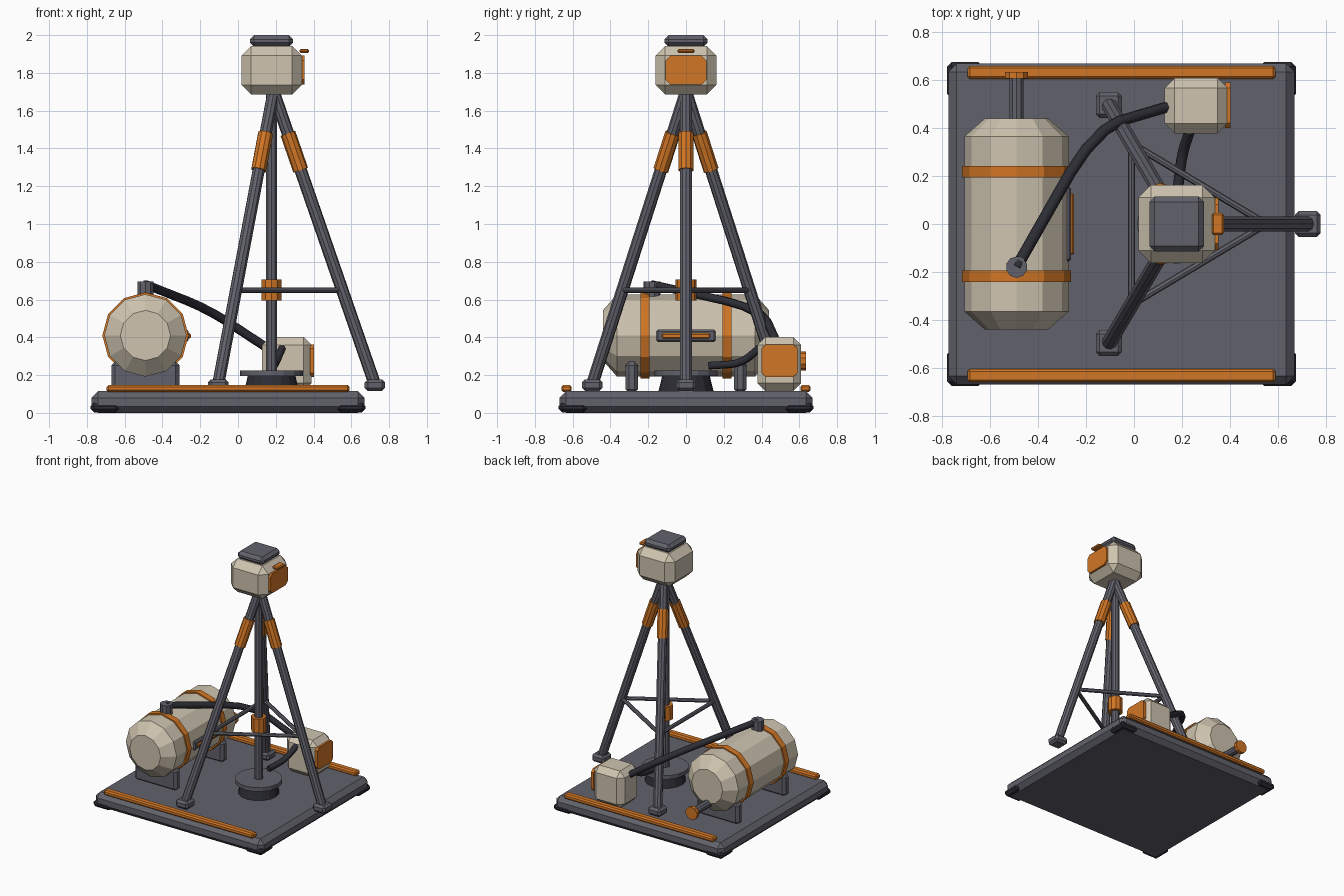
import bpy, bmesh, math
from mathutils import Vector, Matrix

cube = bpy.data.objects.get("Cube")
if cube:
    bpy.data.objects.remove(cube, do_unlink=True)


def material(name, rgb):
    m = bpy.data.materials.new(name)
    m.use_nodes = True
    m.diffuse_color = (*rgb, 1)
    m.node_tree.nodes["Principled BSDF"].inputs["Base Color"].default_value = (*rgb, 1)
    return m


CREAM = material("cream paint", (0.62, 0.55, 0.43))
ORANGE = material("orange paint", (0.64, 0.18, 0.018))
SLATE = material("slate metal", (0.12, 0.12, 0.148))
DARK = material("dark rubber", (0.026, 0.026, 0.036))


def finish(name, bm, mat):
    bmesh.ops.recalc_face_normals(bm, faces=bm.faces[:])
    mesh = bpy.data.meshes.new(name)
    bm.to_mesh(mesh)
    bm.free()
    mesh.materials.append(mat)
    obj = bpy.data.objects.new(name, mesh)
    bpy.context.collection.objects.link(obj)
    return obj


def box(name, xs, ys, zs, mat, chamfer=0.0):
    """Chamfered box given by its extents on each axis."""
    lo, hi = (Vector(p) for p in zip(xs, ys, zs))
    bm = bmesh.new()
    bmesh.ops.create_cube(bm, size=1)
    for v in bm.verts:
        v.co = (lo + hi) / 2 + v.co * (hi - lo)
    if chamfer:
        bmesh.ops.bevel(bm, geom=bm.edges[:], offset=chamfer, segments=1,
                        affect='EDGES', profile=0.5)
    return finish(name, bm, mat)


def plate(name, xs, ys, zs, mat, cut):
    """Plate facing x with clipped corners."""
    bm = bmesh.new()
    bmesh.ops.create_cube(bm, size=1)
    lo, hi = (Vector(p) for p in zip(xs, ys, zs))
    for v in bm.verts:
        v.co = (lo + hi) / 2 + v.co * (hi - lo)
    edges = [e for e in bm.edges
             if abs(e.verts[0].co.x - e.verts[1].co.x) > 0.5 * (hi.x - lo.x)]
    bmesh.ops.bevel(bm, geom=edges, offset=cut, segments=1, affect='EDGES')
    return finish(name, bm, mat)


def tube(name, a, b, r, mat, sides=10, r_end=None):
    """Straight rod or cone between two points."""
    a, b = Vector(a), Vector(b)
    axis = b - a
    bm = bmesh.new()
    bmesh.ops.create_cone(
        bm, cap_ends=True, segments=sides, radius1=r,
        radius2=r if r_end is None else r_end, depth=axis.length,
        matrix=Matrix.Translation((a + b) / 2)
        @ axis.to_track_quat('Z', 'Y').to_matrix().to_4x4())
    return finish(name, bm, mat)


def hose(name, points, r, mat):
    """Flexible pipe with rounded bends."""
    pts = [Vector(p) for p in points]
    for _ in range(2):
        cut = [pts[0]]
        for a, b in zip(pts, pts[1:]):
            cut += [a.lerp(b, 0.2), a.lerp(b, 0.8)]
        pts = cut + [pts[-1]]
    curve = bpy.data.curves.new(name, 'CURVE')
    curve.dimensions = '3D'
    curve.bevel_depth = r
    curve.bevel_resolution = 1
    curve.use_fill_caps = True
    spline = curve.splines.new('POLY')
    spline.points.add(len(pts) - 1)
    for sp, p in zip(spline.points, pts):
        sp.co = (*p, 1)
    temp = bpy.data.objects.new(name + " path", curve)
    bpy.context.collection.objects.link(temp)
    bpy.context.view_layer.update()
    mesh = bpy.data.meshes.new_from_object(
        temp.evaluated_get(bpy.context.evaluated_depsgraph_get()))
    bpy.data.objects.remove(temp, do_unlink=True)
    mesh.materials.clear()
    mesh.materials.append(mat)
    bpy.context.collection.objects.link(bpy.data.objects.new(name, mesh))


def lathe_y(name, profile, x, z, mat, sides=12):
    """Solid of (y, radius) rings around an axis along y."""
    bm = bmesh.new()
    rings = []
    for y, r in profile:
        angles = [2 * math.pi * i / sides for i in range(sides)]
        rings.append([bm.verts.new((x + r * math.cos(t), y, z + r * math.sin(t)))
                      for t in angles])
    for a, b in zip(rings, rings[1:]):
        for i in range(sides):
            j = (i + 1) % sides
            bm.faces.new((a[i], a[j], b[j], b[i]))
    bm.faces.new(rings[0])
    bm.faces.new(rings[-1])
    return finish(name, bm, mat)


# Platform with corner guards and side rails
box("platform", (-0.775, 0.67), (-0.67, 0.67), (0, 0.115), SLATE, 0.035)
for sy, side in ((-1, "front"), (1, "back")):
    for lo, hi, end in ((-0.78, -0.63, "right"), (0.525, 0.675, "left")):
        box(f"{side}_{end}_corner_guard", (lo, hi),
            sorted((sy * 0.525, sy * 0.675)), (0.003, 0.053), DARK, 0.018)
    box(f"{side}_rail", (-0.695, 0.59), sorted((sy * 0.605, sy * 0.66)),
        (0.11, 0.148), ORANGE, 0.01)

# Storage tank with straps and saddles
TX, TZ = -0.49, 0.41
lathe_y("tank", [(-0.44, 0.133), (-0.365, 0.218), (0.365, 0.218), (0.44, 0.133)],
        TX, TZ, CREAM)
for sy, side in ((-1, "front"), (1, "back")):
    y = sy * 0.217
    lathe_y(f"{side}_tank_strap", [(y - 0.024, 0.228), (y + 0.024, 0.228)],
            TX, TZ, ORANGE)
    y = sy * 0.287
    box(f"{side}_tank_saddle", (TX - 0.18, TX + 0.18), (y - 0.034, y + 0.034),
        (0.105, 0.272), SLATE, 0.02)
box("tank_gauge_panel", (-0.29, -0.262), (-0.157, 0.157), (0.375, 0.442), SLATE, 0.01)
box("tank_gauge_bar", (-0.268, -0.25), (-0.127, 0.127), (0.394, 0.422), ORANGE, 0.006)

# Tank outlet and top nozzle
tube("outlet_pipe", (TX, 0.33, 0.275), (TX, 0.61, 0.275), 0.03, SLATE)
tube("outlet_cap", (TX, 0.608, 0.275), (TX, 0.635, 0.275), 0.05, ORANGE)
tube("tank_nozzle", (TX, -0.18, 0.58), (TX, -0.18, 0.695), 0.045, SLATE)

# Pump box and hoses
box("pump_box", (0.128, 0.39), (0.378, 0.61), (0.115, 0.402), CREAM, 0.042)
plate("pump_panel", (0.38, 0.403), (0.4, 0.59), (0.19, 0.362), ORANGE, 0.022)
hose("tank_hose", [(TX, -0.18, 0.68), (-0.16, 0.4, 0.55), (0.16, 0.495, 0.34)],
     0.024, DARK)
hose("wellhead_hose", [(0.24, 0.41, 0.36), (0.2, 0.29, 0.26), (0.18, 0.12, 0.25)],
     0.022, DARK)

# Wellhead and central pole
CX = 0.178
tube("wellhead_cone", (CX, 0, 0.11), (CX, 0, 0.2), 0.147, DARK, 16, 0.125)
tube("wellhead_flange", (CX, 0, 0.195), (CX, 0, 0.225), 0.167, SLATE, 16)
tube("central_pole", (CX, 0, 0.21), (CX, 0, 1.72), 0.031, SLATE)
tube("pole_collar", (CX, 0, 0.595), (CX, 0, 0.705), 0.055, ORANGE)

# Tripod legs with sleeves, feet and braces
feet = {"left": (0.725, 0), "back_right": (-0.105, 0.497), "front_right": (-0.105, -0.497)}
Z_FOOT, Z_TOP = 0.15, 1.7
brace_points = []
for side, (fx, fy) in feet.items():
    foot, top = Vector((fx, fy, Z_FOOT)), Vector((CX + 0.01, 0, Z_TOP))

    def at(z):
        return foot.lerp(top, (z - Z_FOOT) / (Z_TOP - Z_FOOT))

    tube(f"{side}_leg", foot, top, 0.033, SLATE)
    tube(f"{side}_leg_sleeve", at(1.285), at(1.48), 0.041, ORANGE)
    box(f"{side}_foot", (fx - 0.054, fx + 0.054), (fy - 0.054, fy + 0.054),
        (0.117, 0.178), SLATE, 0.016)
    brace_points.append(at(0.65))
for i, p in enumerate(brace_points):
    tube(f"brace_{i + 1}", p, brace_points[(i + 1) % 3], 0.015, SLATE, 8)

# Head with cap, door and visor
box("head", (CX - 0.16, CX + 0.16), (-0.162, 0.162), (1.685, 1.943), CREAM, 0.052)
box("head_cap", (CX - 0.114, CX + 0.114), (-0.114, 0.114), (1.938, 2.0), SLATE, 0.022)
plate("head_door", (0.325, 0.353), (-0.108, 0.108), (1.738, 1.892), ORANGE, 0.026)
box("head_visor", (0.325, 0.375), (-0.045, 0.045), (1.905, 1.927), ORANGE, 0.007)
